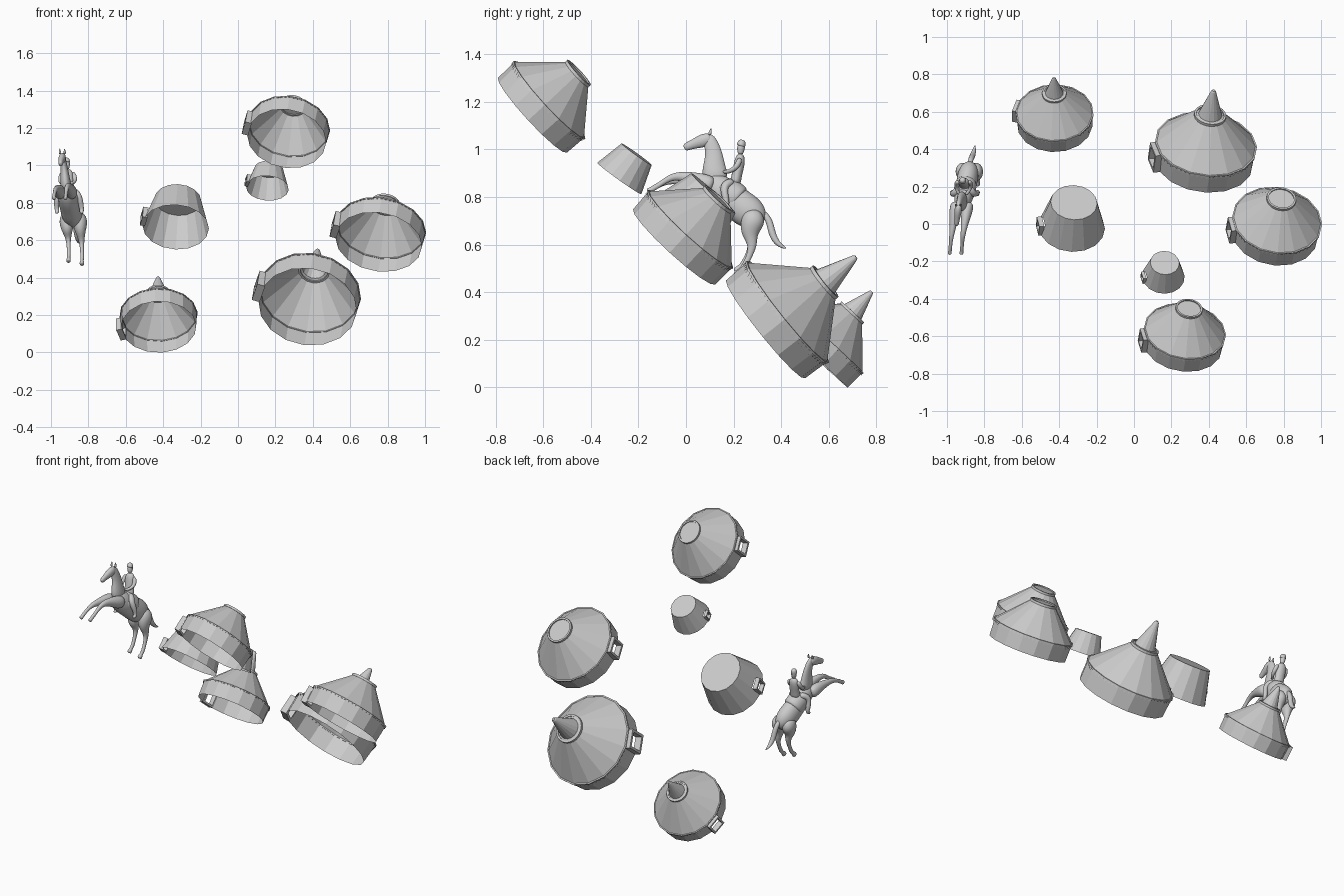
import bpy, bmesh, math
from mathutils import Vector, Matrix

if "Cube" in bpy.data.objects:
    bpy.data.objects.remove(bpy.data.objects["Cube"])

SIDES = 16


def finish(name, bm, matrix=None, smooth=False):
    me = bpy.data.meshes.new(name)
    bmesh.ops.recalc_face_normals(bm, faces=bm.faces)
    if matrix:
        bm.transform(matrix)
    for f in bm.faces:
        f.smooth = smooth
    bm.to_mesh(me)
    bm.free()
    ob = bpy.data.objects.new(name, me)
    bpy.context.collection.objects.link(ob)
    return ob


def lathe(bm, profile, start=0.0, n=SIDES, cap_top=False, skip=None):
    """Spin (radius, height) points about z; skip = (band, side) left open."""
    rings = [[bm.verts.new((r * math.cos(start + 2 * math.pi * i / n),
                            r * math.sin(start + 2 * math.pi * i / n), z))
              for i in range(n)] for r, z in profile]
    for k in range(len(rings) - 1):
        for i in range(n):
            if skip != (k, i):
                j = (i + 1) % n
                bm.faces.new((rings[k][i], rings[k][j], rings[k + 1][j], rings[k + 1][i]))
    if cap_top:
        bm.faces.new(rings[-1])


def hoop(bm, r, z, w, h, start=0.0, n=SIDES):
    lathe(bm, [(r - w, z - h), (r + w, z - h), (r + w, z + h), (r - w, z + h), (r - w, z - h)],
          start, n)


def tilt_matrix(base, axis):
    z = Vector(axis).normalized()
    y = (Vector((0, 0, 1)) - z * z.z).normalized()
    x = y.cross(z)
    m = Matrix((x, y, z)).transposed().to_4x4()
    m.translation = base
    return m


def door(name, m, radius, angle, size, z0):
    # four bars around the opening
    bm = bmesh.new()
    t = size * 0.13
    depth = size * 0.38
    for cy, cz, sy, sz in ((-size / 2 + t / 2, size / 2, t, size), (size / 2 - t / 2, size / 2, t, size),
                           (0, t / 2, size, t), (0, size - t / 2, size, t)):
        box = Matrix.Translation((radius + depth * 0.2, cy, z0 + cz)) @ Matrix.Diagonal((depth, sy, sz, 1))
        bmesh.ops.create_cube(bm, size=1, matrix=box)
    finish(name, bm, m @ Matrix.Rotation(angle, 4, 'Z'))


def tent(name, base, axis, r, wall, ring_r, ring_z, angle, size, tip=None):
    m = tilt_matrix(base, axis)
    a = math.radians(angle)
    start = a - math.pi / SIDES
    # wall and sloping roof, open underneath
    bm = bmesh.new()
    lathe(bm, [(r * 0.97, 0), (r * 0.985, wall), (ring_r * 0.93, ring_z)], start,
          cap_top=tip is None, skip=(0, 0))
    finish(name + "_shell", bm, m)
    # eave trim, hanging teeth and crown ring
    bm = bmesh.new()
    hoop(bm, r * 0.99, wall, r * 0.016, r * 0.016, start)
    teeth = 4
    apothem = r * 0.99 * math.cos(math.pi / SIDES)
    half = r * math.sin(math.pi / SIDES)
    for s in range(SIDES):
        rot = Matrix.Rotation(a + 2 * math.pi * s / SIDES, 4, 'Z')
        for k in range(teeth):
            c = -half + 2 * half * (k + 0.5) / teeth
            w = half / teeth * 0.8
            bm.faces.new([bm.verts.new(rot @ Vector(p)) for p in (
                (apothem + 0.002, c - w, wall), (apothem + 0.002, c + w, wall),
                (apothem + 0.003, c, wall - r * 0.07))])
    hoop(bm, ring_r * 0.96, ring_z, ring_r * 0.07, ring_r * 0.09, 0, 24)
    finish(name + "_trim", bm, m)
    # pointed chimney
    if tip:
        bm = bmesh.new()
        lathe(bm, [(ring_r * 0.93, ring_z), (ring_r * 0.76, ring_z + 0.006),
                   (r * 0.05, tip - r * 0.03), (r * 0.03, tip)], 0, cap_top=True)
        finish(name + "_chimney", bm, m)
    door(name + "_door", m, r * 0.97, a, size, 0)


def hut(name, base, axis, r, top_r, height, angle, size):
    # plain truncated cone
    m = tilt_matrix(base, axis)
    a = math.radians(angle)
    k = size / height
    bm = bmesh.new()
    lathe(bm, [(r, 0), (r + (top_r - r) * k, size), (top_r, height)],
          a - math.pi / SIDES, cap_top=True, skip=(0, 0))
    finish(name + "_shell", bm, m)
    door(name + "_door", m, r * 0.95, a, size, 0)


tent("large_tent", (0.372, 0.334, 0.244), (0.11, 0.775, 0.62), 0.273, 0.116, 0.083, 0.318, 20, 0.115, 0.49)
tent("small_tent", (-0.424, 0.532, 0.136), (-0.01, 0.68, 0.73), 0.208, 0.088, 0.063, 0.242, -17, 0.085, 0.365)
tent("high_tent", (0.26, -0.645, 1.143), (0.13, 0.73, 0.67), 0.22, 0.095, 0.07, 0.262, 19, 0.092)
tent("side_tent", (0.752, -0.05, 0.59), (0.13, 0.67, 0.73), 0.241, 0.1, 0.077, 0.274, 20, 0.1)
hut("middle_hut", (-0.333, -0.017, 0.67), (0.06, 0.67, 0.74), 0.178, 0.125, 0.197, 15, 0.072)
hut("little_hut", (0.157, -0.28, 0.878), (0.06, 0.58, 0.81), 0.114, 0.078, 0.125, 20, 0.047)


def place(y, z, s):
    """Side-view point plus sideways offset, following the horse's heading and lean."""
    return Vector((-0.924 + 0.142 * (y - 0.05) - 0.09 * (z - 0.82) + s, y, z))


def limb(name, pts, s=0.0, wide=1.0, n=8):
    """Smooth tube through (y, z, radius[, sideways])."""
    bm = bmesh.new()
    c = [place(p[0], p[1], p[3] if len(p) > 3 else s) for p in pts]
    rings = []
    for i, p in enumerate(pts):
        t = (c[min(i + 1, len(c) - 1)] - c[max(i - 1, 0)]).normalized()
        side = (Vector((1, 0, 0)) - t * t.x).normalized()
        up = t.cross(side)
        r = p[2] * 1.1
        rings.append([bm.verts.new(c[i] + side * (r * wide * math.cos(2 * math.pi * k / n))
                                   + up * (r * math.sin(2 * math.pi * k / n))) for k in range(n)])
    for a, b in zip(rings, rings[1:]):
        for k in range(n):
            bm.faces.new((a[k], a[(k + 1) % n], b[(k + 1) % n], b[k]))
    bm.faces.new(rings[0])
    bm.faces.new(rings[-1])
    ob = finish(name, bm, smooth=True)
    ob.modifiers.new("round", 'SUBSURF').levels = 2
    ob.modifiers["round"].render_levels = 2


# horse
limb("horse_body", [(.07, .875, .02), (.10, .86, .052), (.15, .825, .066), (.2, .785, .066), (.25, .745, .073),
                    (.295, .715, .062), (.328, .695, .025)], wide=0.8)
limb("horse_neck", [(.085, 1.06, .016), (.1, 1.04, .029), (.12, .98, .035), (.115, .92, .05), (.13, .86, .058)],
     wide=0.55)
limb("horse_head", [(-.008, 1.005, .01), (.0, 1.01, .017), (.03, 1.022, .019), (.07, 1.036, .03),
                    (.11, 1.05, .022)], wide=0.72)
limb("horse_tail", [(.31, .745, .012), (.35, .71, .014), (.36, .645, .016), (.385, .6, .012), (.422, .583, .003)])
for side, tag in ((-1, "right"), (1, "left")):
    limb("ear_" + tag, [(.098, 1.06, .007), (.103, 1.075, .006), (.105, 1.09, .001)], side * 0.013)
    d = 0.008 * side
    limb("hind_leg_" + tag, [(.28, .75, .03), (.285, .7, .056), (.262, .645, .034), (.283, .605 - d, .018),
                             (.262, .55 - d, .011), (.243, .512 - d, .013), (.228, .498 - d, .01),
                             (.218, .488 - d, .015), (.208, .476 - d, .016)], side * 0.035, 0.8)
    limb("front_leg_" + tag, [(.12, .845, .04), (.06, .865, .036), (.0, .878 + d, .022), (-.06, .88 + d, .015),
                              (-.105, .855, .01), (-.132, .84, .012), (-.147, .83, .01),
                              (-.163, .822, .015)], side * 0.031, 0.85)
    # rider's limbs
    limb("rider_leg_" + tag, [(.2, .865, .022, .02 * side), (.155, .85, .019, .055 * side),
                              (.165, .80, .015, .066 * side), (.175, .755, .011, .066 * side),
                              (.15, .745, .01, .066 * side)])
    limb("rider_arm_" + tag, [(.228, .965, .013, .028 * side), (.215, .925, .012, .042 * side),
                              (.18, .905, .009, .035 * side), (.155, .905, .008, .015 * side)])

# rider and saddle
limb("rider_torso", [(.205, .85, .025), (.212, .885, .021), (.222, .93, .023), (.228, .965, .021),
                     (.23, .982, .009)], wide=1.35)
limb("rider_head", [(.23, .978, .009), (.229, .99, .014), (.231, 1.008, .017), (.234, 1.02, .015)])
limb("rider_hat", [(.228, 1.012, .018), (.232, 1.02, .019), (.236, 1.034, .015), (.238, 1.04, .008)])
limb("saddle", [(.145, .845, .05), (.155, .835, .062), (.215, .79, .066), (.225, .782, .055)], wide=0.92)
